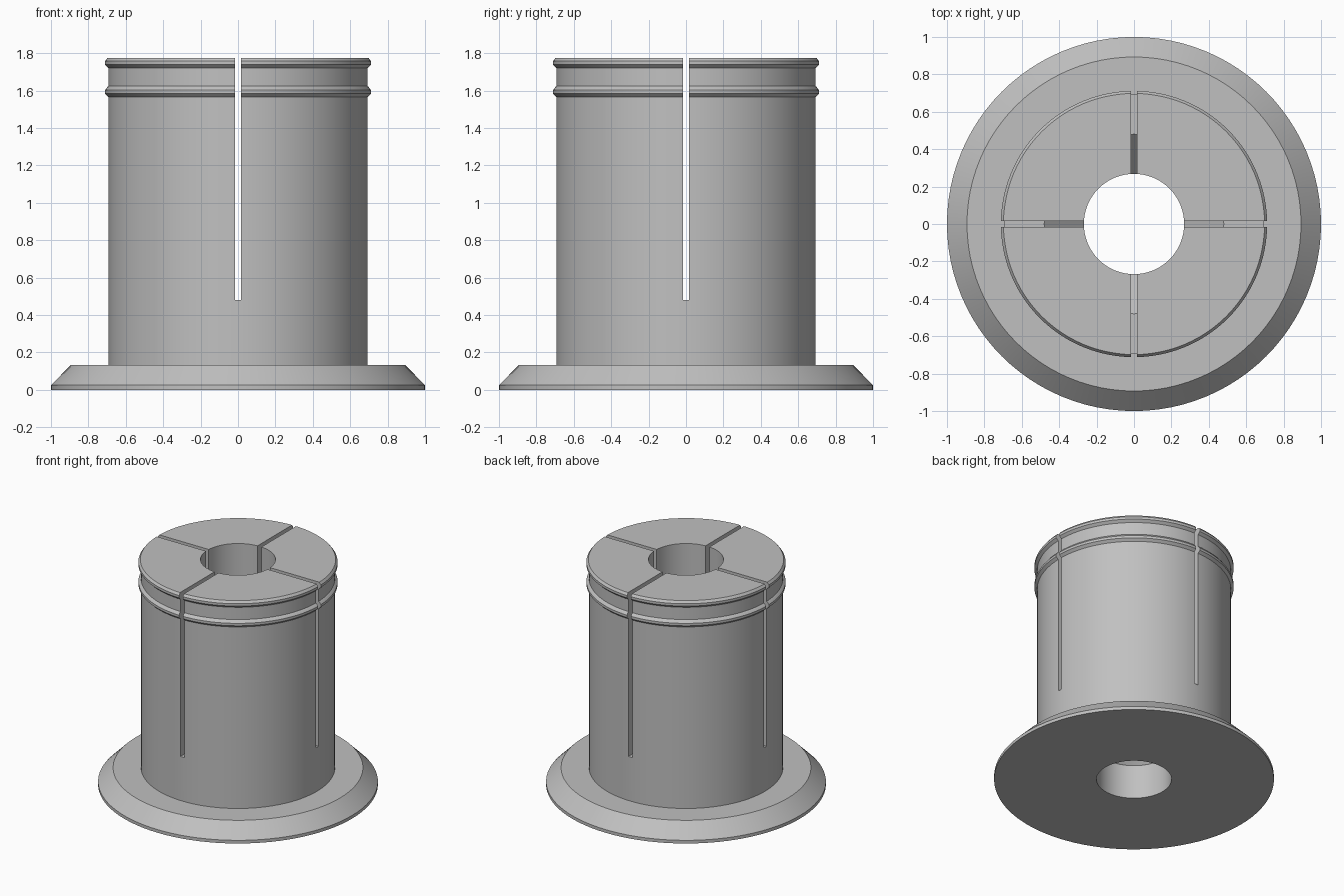
import bpy, bmesh, math

SEGMENTS = 96
BARREL, RIDGE, BORE, CAVITY = 0.693, 0.712, 0.268, 0.48
TOP, SLOT_FLOOR, SLOT_WIDTH = 1.775, 0.48, 0.034

if "Cube" in bpy.data.objects:
    bpy.data.objects.remove(bpy.data.objects["Cube"], do_unlink=True)

grey = bpy.data.materials.new("plain_grey")
grey.use_nodes = True
colour = (0.53, 0.53, 0.53, 1)
grey.diffuse_color = colour
grey.node_tree.nodes["Principled BSDF"].inputs["Base Color"].default_value = colour


def add_object(name, bm):
    bmesh.ops.recalc_face_normals(bm, faces=bm.faces)
    mesh = bpy.data.meshes.new(name)
    bm.to_mesh(mesh)
    bm.free()
    mesh.materials.append(grey)
    obj = bpy.data.objects.new(name, mesh)
    bpy.context.collection.objects.link(obj)
    return obj


def lathe(name, profile):
    """Revolve a closed (radius, height) outline around z."""
    bm = bmesh.new()
    verts = [bm.verts.new((r, 0, z)) for r, z in profile]
    edges = [bm.edges.new((v, verts[i - 1])) for i, v in enumerate(verts)]
    bmesh.ops.spin(bm, geom=verts + edges, axis=(0, 0, 1), cent=(0, 0, 0),
                   angle=math.tau, steps=SEGMENTS, use_merge=True)
    bmesh.ops.remove_doubles(bm, verts=bm.verts, dist=0.0001)
    return add_object(name, bm)


def ridge(top):
    """Small snap ridge running around the barrel, listed upward."""
    return [(BARREL, top - 0.055), (RIDGE, top - 0.037),
            (RIDGE, top - 0.018), (BARREL + 0.005, top)]


# Flanged barrel with snap ridges and a widened cavity inside the bore
flange = [(BORE, 0), (1, 0), (1, 0.025), (0.893, 0.133), (BARREL, 0.133)]
lower_ridge = ridge(1.62) + [(BARREL, 1.623)]
cavity = [(BORE, TOP), (BORE, 1.5), (CAVITY, 1.5 - CAVITY + BORE),
          (CAVITY, SLOT_FLOOR), (BORE, SLOT_FLOOR - CAVITY + BORE)]
hub = lathe("flanged_hub", flange + lower_ridge + ridge(TOP) + cavity)

# Two crossing slots split the barrel into four fingers
for name, size in (("slot_cutter_x", (3, SLOT_WIDTH)), ("slot_cutter_y", (SLOT_WIDTH, 3))):
    bm = bmesh.new()
    bmesh.ops.create_cube(bm, size=1)
    bmesh.ops.scale(bm, vec=(*size, 2), verts=bm.verts)
    bmesh.ops.translate(bm, vec=(0, 0, SLOT_FLOOR + 1), verts=bm.verts)
    cutter = add_object(name, bm)
    cutter.hide_render = True
    cut = hub.modifiers.new(name, 'BOOLEAN')
    cut.operation, cut.solver, cut.object = 'DIFFERENCE', 'EXACT', cutter
    bpy.context.view_layer.objects.active = hub
    bpy.ops.object.modifier_apply(modifier=cut.name)
    bpy.data.objects.remove(cutter, do_unlink=True)

# Smooth round walls, crisp rims
bpy.ops.object.select_all(action='DESELECT')
hub.select_set(True)
bpy.context.view_layer.objects.active = hub
bpy.ops.object.shade_smooth_by_angle(angle=math.radians(25))
